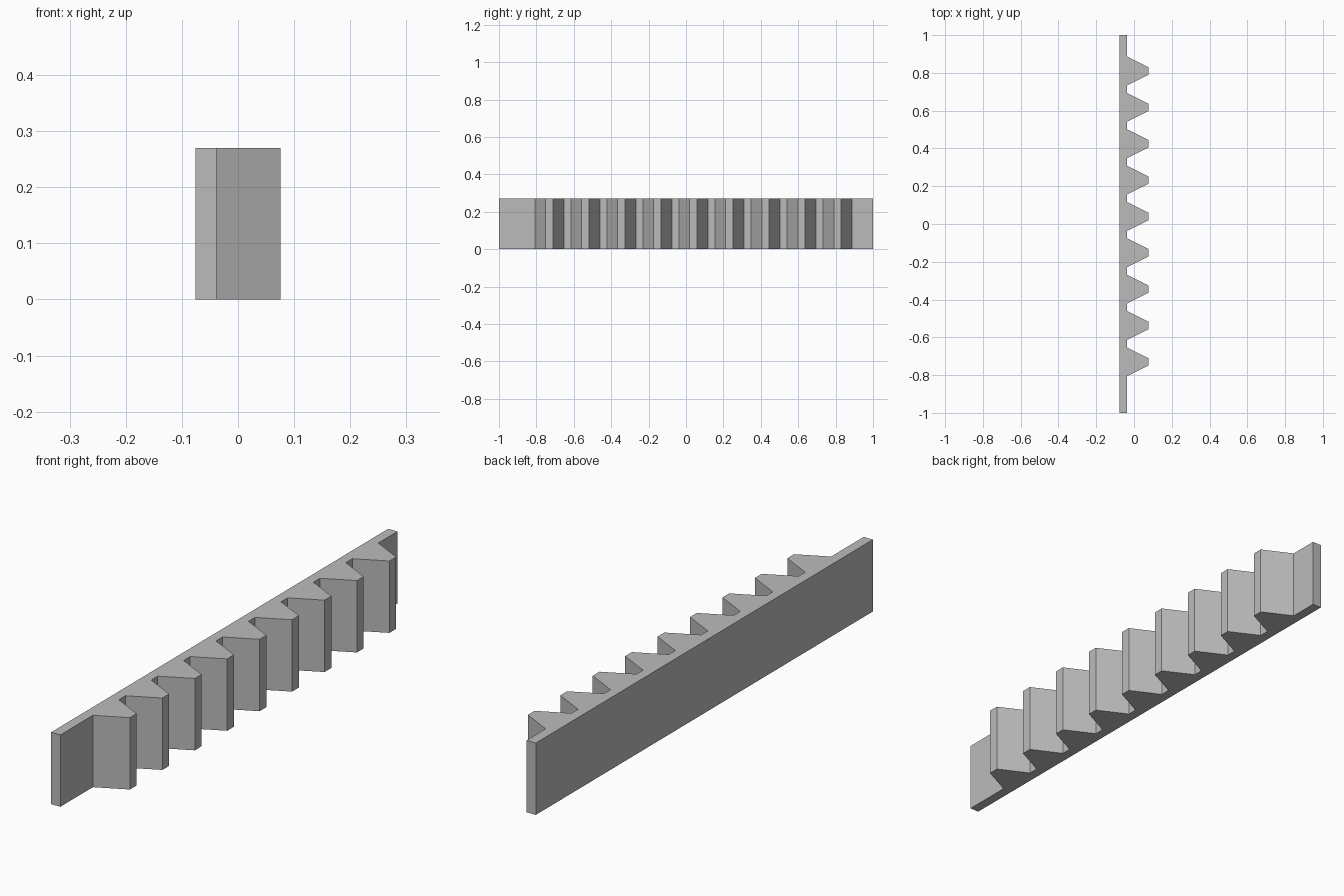
import bpy
import bmesh

cube = bpy.data.objects.get("Cube")
if cube:
    bpy.data.objects.remove(cube, do_unlink=True)

HEIGHT = 0.27
BACK, ROOT, TIP = -0.076, -0.038, 0.076
TEETH, FIRST, PITCH = 9, -0.73, 0.1925
ROOT_HALF, TIP_HALF = 0.077, 0.02

grey = bpy.data.materials.new("plain grey")
grey.use_nodes = True
colour = (0.5, 0.5, 0.5, 1)
grey.diffuse_color = colour
grey.node_tree.nodes["Principled BSDF"].inputs["Base Color"].default_value = colour

# Outline of the rack: flat back, then a row of trapezoid teeth
outline = [(BACK, 1), (BACK, -1), (ROOT, -1)]
for i in range(TEETH):
    y = FIRST + i * PITCH
    outline += [(ROOT, y - ROOT_HALF), (TIP, y - TIP_HALF),
                (TIP, y + TIP_HALF), (ROOT, y + ROOT_HALF)]
outline.append((ROOT, 1))

# Extrude the outline upward
bm = bmesh.new()
base = bm.faces.new([bm.verts.new((x, y, 0)) for x, y in outline])
top = bmesh.ops.extrude_face_region(bm, geom=[base], use_keep_orig=True)["geom"]
bmesh.ops.translate(bm, vec=(0, 0, HEIGHT),
                    verts=[g for g in top if isinstance(g, bmesh.types.BMVert)])
bmesh.ops.recalc_face_normals(bm, faces=bm.faces)

mesh = bpy.data.meshes.new("gear_rack")
bm.to_mesh(mesh)
bm.free()
mesh.materials.append(grey)
rack = bpy.data.objects.new("gear_rack", mesh)
bpy.context.collection.objects.link(rack)
